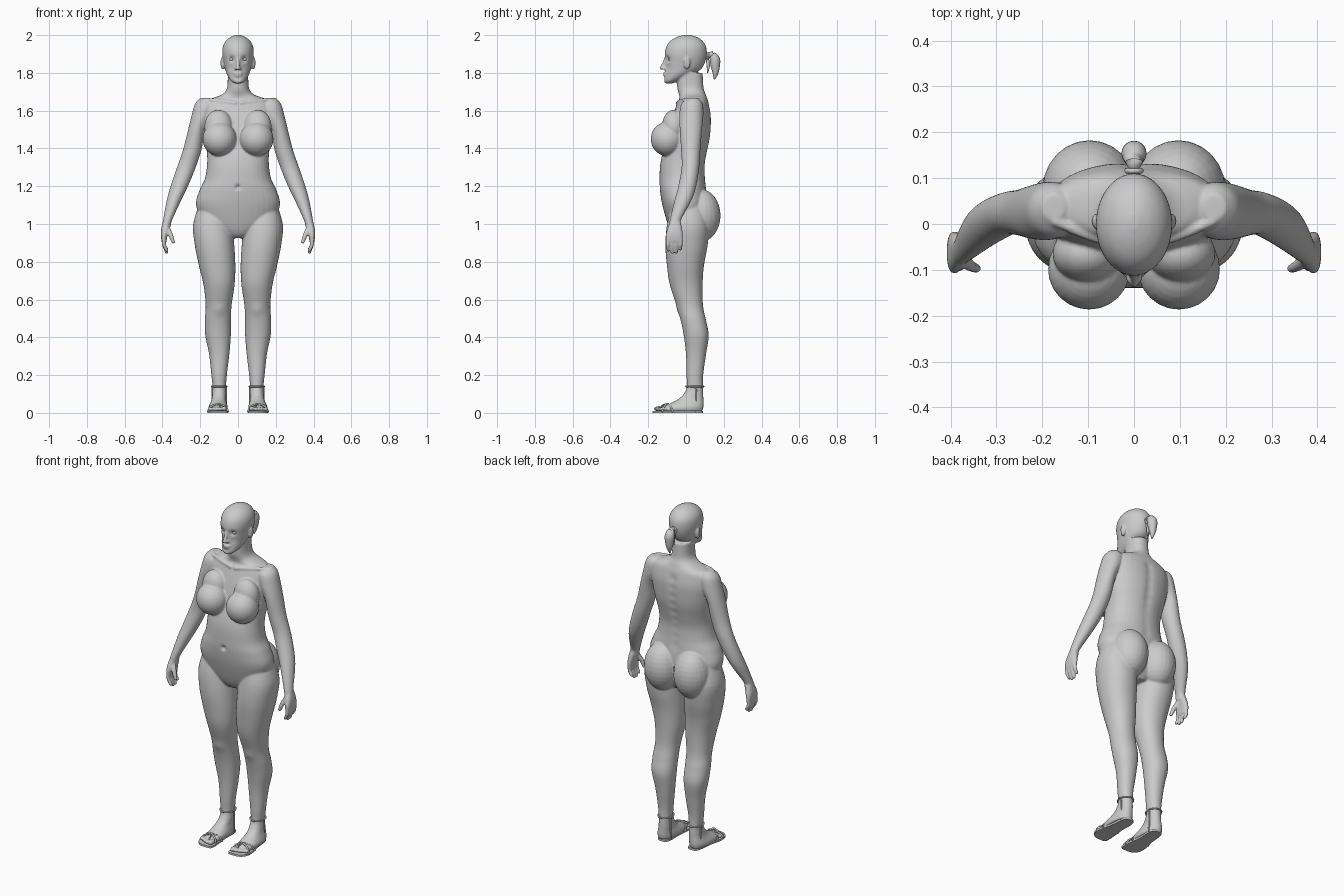
import bpy, bmesh
from math import sin, cos, pi, exp
from mathutils import Vector, Matrix


def smooth_rows(rows, n):
    """Catmull-Rom interpolation of number tuples."""
    out = []
    for i in range(len(rows) - 1):
        a, b, c, d = (rows[max(i - 1, 0)], rows[i], rows[i + 1], rows[min(i + 2, len(rows) - 1)])
        for k in range(n):
            t = k / n
            out.append([q + .5 * t * (r - p + t * (2*p - 5*q + 4*r - s + t * (3*(q - r) + s - p)))
                        for p, q, r, s in zip(a, b, c, d)])
    return out + [list(rows[-1])]


def skin_rings(bm, rings):
    vr = [[bm.verts.new(p) for p in r] for r in rings]
    n = len(vr[0])
    for a, b in zip(vr, vr[1:]):
        for i in range(n):
            bm.faces.new((a[i], a[(i + 1) % n], b[(i + 1) % n], b[i]))
    bm.faces.new(vr[0][::-1])
    bm.faces.new(vr[-1])


def loft(bm, rows, s=1, p=2.0, n=5, seg=40):
    """Horizontal sections given as (z, x0, x1, y0, y1)."""
    rings = []
    for z, x0, x1, y0, y1 in smooth_rows(rows, n):
        ring = []
        for k in range(seg):
            c, d = cos(2*pi*k/seg), sin(2*pi*k/seg)
            f = (abs(c)**p + abs(d)**p) ** (-1 / p)
            ring.append((s*((x0 + x1)/2 + c*f*(x1 - x0)/2), (y0 + y1)/2 + d*f*(y1 - y0)/2, z))
        rings.append(ring)
    skin_rings(bm, rings)


def ball(bm, c, r, s=1):
    m = Matrix.Translation((s*c[0], c[1], c[2])) @ Matrix.Diagonal((*r, 1))
    bmesh.ops.create_uvsphere(bm, u_segments=24, v_segments=16, radius=1, matrix=m)


def tube(bm, rows, s=1, n=5, seg=12, caps=True):
    """Round tube through (x, y, z, radius)."""
    rows = smooth_rows(rows, n)
    pts = [Vector((s*r[0], r[1], r[2])) for r in rows]
    rings = []
    for i, p in enumerate(pts):
        t = (pts[min(i + 1, len(pts) - 1)] - pts[max(i - 1, 0)]).normalized()
        ref = Vector((0, 1, 0)) if abs(t.y) < .8 else Vector((1, 0, 0))
        u = t.cross(ref).normalized()
        v = t.cross(u)
        rings.append([p + rows[i][3]*(u*cos(2*pi*k/seg) + v*sin(2*pi*k/seg)) for k in range(seg)])
    skin_rings(bm, rings)
    if caps:
        for i in (0, -1):
            ball(bm, pts[i], [rows[i][3]]*3)


def finish(bm, name):
    bmesh.ops.recalc_face_normals(bm, faces=bm.faces)
    me = bpy.data.meshes.new(name)
    bm.to_mesh(me)
    bm.free()
    o = bpy.data.objects.new(name, me)
    bpy.context.collection.objects.link(o)
    for q in bpy.context.selected_objects:
        q.select_set(False)
    o.select_set(True)
    bpy.context.view_layer.objects.active = o
    bpy.ops.object.shade_smooth_by_angle(angle=.9)
    return o


def sym(rows):
    return [(z, -x, x, y0, y1) for z, x, y0, y1 in rows]


body = bmesh.new()
# torso and neck
loft(body, sym([(.925, .05, -.05, .07), (.95, .10, -.075, .09), (1.0, .18, -.097, .11),
                (1.1, .222, -.125, .115), (1.18, .203, -.138, .108), (1.24, .175, -.14, .102),
                (1.31, .164, -.137, .10), (1.37, .164, -.125, .11), (1.45, .175, -.10, .127),
                (1.52, .185, -.085, .133), (1.58, .19, -.068, .132), (1.64, .18, -.047, .12),
                (1.665, .14, -.035, .112), (1.685, .085, -.037, .105), (1.72, .058, -.046, .093),
                (1.80, .054, -.05, .088)]), p=2.25)
# head
loft(body, sym([(1.745, .02, -.113, -.07), (1.76, .04, -.119, -.03), (1.79, .058, -.113, .03),
                (1.82, .068, -.11, .08), (1.86, .077, -.11, .102), (1.90, .083, -.113, .11),
                (1.94, .08, -.104, .106), (1.97, .064, -.082, .087), (1.99, .039, -.048, .058),
                (2.001, .01, -.01, .02)]))
# nose and lips
tube(body, [(0, -.104, 1.885, .008), (0, -.115, 1.855, .009), (0, -.128, 1.826, .011)])
ball(body, (0, -.111, 1.796), (.025, .011, .007))
ball(body, (0, -.110, 1.784), (.021, .011, .007))

for s in (-1, 1):
    # ear, nostril, collarbone
    ball(body, (.082, .005, 1.852), (.011, .018, .034), s)
    ball(body, (.011, -.116, 1.823), (.009, .011, .008), s)
    tube(body, [(.015, -.044, 1.64, .011), (.09, -.028, 1.65, .011), (.17, .005, 1.658, .011)], s)
    # chest and hip masses
    ball(body, (.098, -.098, 1.45), (.09, .089, .091), s)
    ball(body, (.103, -.065, 1.515), (.075, .062, .09), s)
    ball(body, (.097, .075, 1.045), (.103, .108, .14), s)
    # arm
    loft(body, [(1.667, .15, .20, .01, .065), (1.635, .12, .228, -.025, .088),
                (1.577, .13, .245, -.035, .092), (1.5, .172, .264, -.033, .085),
                (1.39, .194, .292, -.026, .076), (1.30, .224, .323, -.023, .07),
                (1.206, .262, .355, -.04, .055), (1.127, .30, .377, -.06, .03),
                (1.02, .349, .397, -.086, -.027), (.985, .356, .403, -.09, -.025)], s)
    # palm, fingers, thumb
    loft(body, [(1.01, .355, .398, -.085, -.028), (.97, .366, .407, -.1, -.02),
                (.935, .375, .408, -.108, -.016), (.905, .378, .404, -.104, -.02)], s, 2.6)
    for y, tip in ((-.096, .862), (-.074, .85), (-.052, .852), (-.029, .868)):
        tube(body, [(.393, y, .92, .011), (.391, y, .89, .0105), (.378, y*.97 - .001, tip, .009)], s)
    tube(body, [(.378, -.07, .985, .015), (.358, -.09, .945, .013), (.343, -.097, .905, .010)], s)
    # leg
    loft(body, [(1.12, .05, .20, -.07, .09), (1.0, .03, .237, -.10, .12), (.89, .02, .229, -.109, .115),
                (.78, .014, .207, -.101, .095), (.68, .018, .183, -.086, .088), (.57, .034, .171, -.05, .09),
                (.49, .037, .176, -.028, .106), (.41, .038, .173, -.012, .12), (.31, .046, .153, 0, .106),
                (.2, .059, .141, .003, .091), (.13, .064, .134, .003, .09), (.08, .063, .137, -.02, .092),
                (.02, .068, .132, 0, .088)], s, 2.15)
    # foot and toes
    loft(body, [(.010, .056, .153, -.145, .088), (.03, .054, .156, -.132, .092), (.05, .059, .148, -.085, .093),
                (.07, .064, .14, -.045, .092), (.10, .064, .135, -.008, .088)], s, 2.3)
    ball(body, (.073, -.145, .022), (.014, .027, .014), s)
    for i in range(4):
        ball(body, (.096 + .0175*i, -.146 + .008*i, .02), (.0095, .022, .011), s)

# fuse all body masses into one skin
o = finish(body, "body")
m = o.modifiers.new("fuse", 'REMESH')
m.mode, m.voxel_size, m.use_smooth_shade = 'VOXEL', .005, True
bpy.ops.object.modifier_apply(modifier=m.name)
m = o.modifiers.new("soften", 'SMOOTH')
m.factor, m.iterations = .5, 5
bpy.ops.object.modifier_apply(modifier=m.name)

# sculpted dents: navel, eye sockets, mouth line, spine groove, knee
dents = [((0, -.139, 1.195), .013, (0, .012, 0)), ((0, -.118, 1.768), .014, (0, .005, 0))]
dents += [((0, .125, 1.2 + .05*i), .026, (0, -.007, 0)) for i in range(9)]
for s in (-1, 1):
    dents += [((s*.033, -.1, 1.873), .016, (0, .013, 0)), ((s*.04, -.1, 1.83), .018, (0, .004, 0)),
              ((s*.085, -.014, 1.85), .012, (-s*.003, 0, 0)),
              ((s*.10, -.045, .545), .03, (0, -.005, 0))]
dents = [(Vector(c), r, Vector(d)) for c, r, d in dents]
for v in o.data.vertices:
    for c, r, d in dents:
        q = (v.co - c).length_squared / (r*r)
        if q < 7:
            v.co += d * exp(-q)
o.data.update()

# eyes
bm = bmesh.new()
for s in (-1, 1):
    ball(bm, (.033, -.081, 1.872), (.015, .013, .010), s)
finish(bm, "eyes")

# ponytail with hair band
bm = bmesh.new()
tube(bm, [(0, .10, 1.885, .014), (0, .118, 1.89, .012), (0, .135, 1.895, .019), (0, .152, 1.873, .027),
          (0, .155, 1.84, .025), (0, .156, 1.80, .016), (0, .15, 1.765, .003)], seg=20, caps=False)
tube(bm, [(.015*cos(a*pi/6), .116, 1.889 + .015*sin(a*pi/6), .006) for a in range(13)], n=2, caps=False)
tube(bm, [(0, .112, 1.88, .008), (0, .118, 1.84, .009), (0, .114, 1.80, .003)], caps=False)
finish(bm, "ponytail")

# sandals
for s, side in ((-1, "left"), (1, "right")):
    bm = bmesh.new()
    outline = []
    sole = [(-.178, .09, .02), (-.17, .096, .04), (-.14, .106, .053), (-.09, .108, .052), (-.02, .104, .040),
            (.04, .1, .038), (.078, .099, .03), (.09, .099, .015)]
    rows = smooth_rows(sole, 3)
    outline = [(s*(x + h), y) for y, x, h in rows] + [(s*(x - h), y) for y, x, h in reversed(rows)]
    skin_rings(bm, [[(x, y, z) for x, y in outline] for z in (0, .011)])
    finish(bm, side + "_sole")

    bm = bmesh.new()
    tube(bm, [(.099 + .040*cos(a*pi/8), .047 + .047*sin(a*pi/8), .14, .0045) for a in range(17)],
         s, 2, 8, False)
    for x in (.062, .136):
        tube(bm, [(x, .052, .14, .004), (x, .055, .08, .004), (x, .05, .008, .004)], s, 4, 8)
    for ya, yb in ((-.13, -.07), (-.075, -.125)):
        ym = (ya + yb) / 2
        tube(bm, [(.053, ya, .008, .005), (.068, ya*.6 + ym*.4, .034, .005), (.104, ym, .046, .005),
                  (.143, yb*.6 + ym*.4, .034, .005), (.16, yb, .008, .005)], s, 5, 8)
    tube(bm, [(.092, -.15, .012, .004), (.095, -.125, .04, .004), (.104, -.095, .048, .004)], s, 4, 8)
    finish(bm, side + "_sandal_straps")
